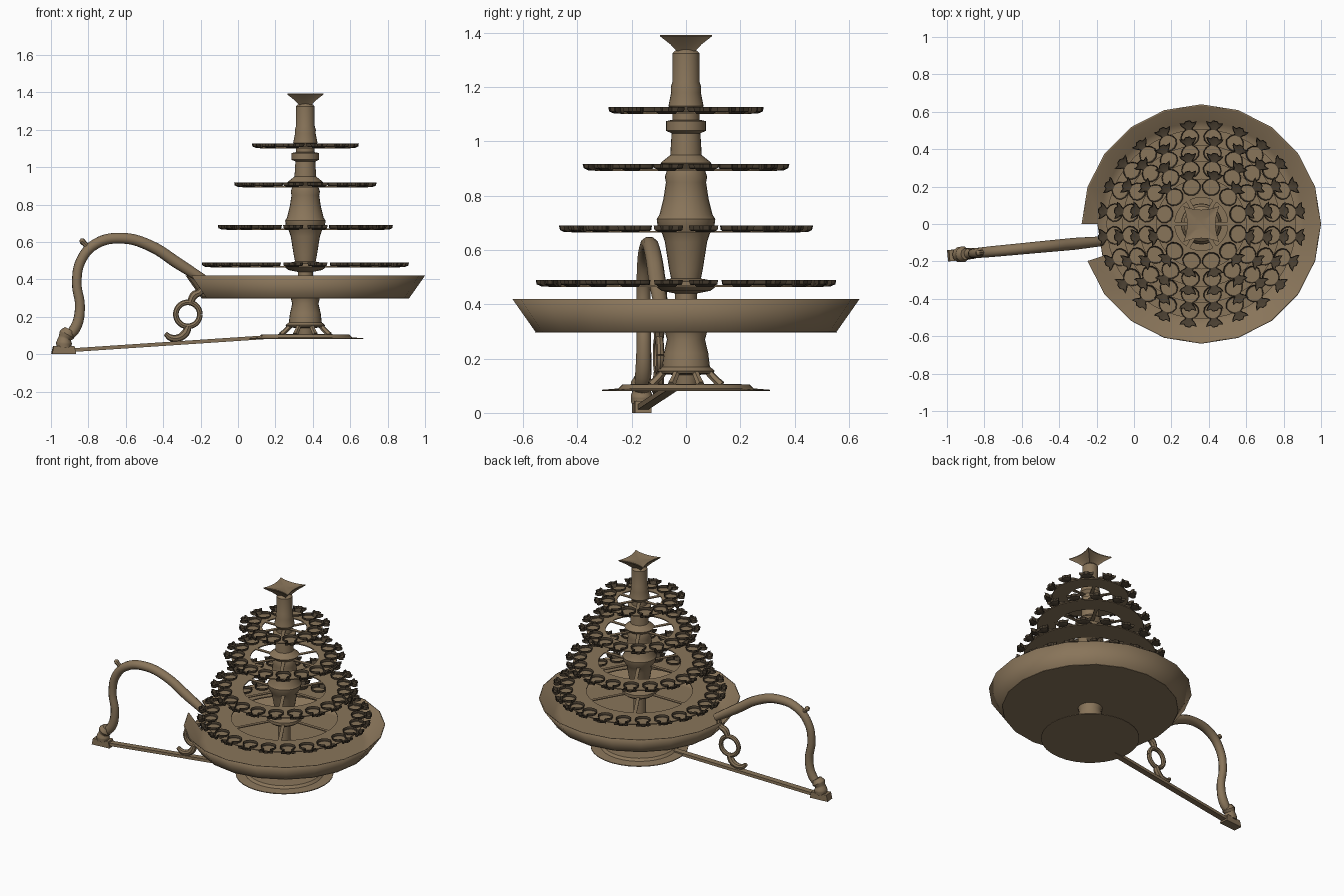
import bpy, bmesh, math
from mathutils import Vector, Matrix

if "Cube" in bpy.data.objects:
    bpy.data.objects.remove(bpy.data.objects["Cube"])

AX = 0.36                                   # x position of the lamp axis


def material(name, rgb):
    m = bpy.data.materials.new(name)
    m.diffuse_color = (*rgb, 1)
    m.use_nodes = True
    m.node_tree.nodes["Principled BSDF"].inputs["Base Color"].default_value = m.diffuse_color
    return m


brass = material("aged_brass", (0.25, 0.177, 0.102))
dark = material("dark_brass", (0.068, 0.05, 0.031))


def smooth(ob, angle=35):
    bpy.ops.object.select_all(action='DESELECT')
    ob.select_set(True)
    bpy.context.view_layer.objects.active = ob
    bpy.ops.object.shade_smooth_by_angle(angle=math.radians(angle))


def finish(name, bm, angle=35, mat=brass, recalc=True):
    if recalc:
        bmesh.ops.recalc_face_normals(bm, faces=bm.faces)
    me = bpy.data.meshes.new(name)
    bm.to_mesh(me)
    bm.free()
    ob = bpy.data.objects.new(name, me)
    bpy.context.collection.objects.link(ob)
    me.materials.append(mat)
    smooth(ob, angle)
    return ob


def lathe(name, profile, n=24, closed=False, angle=35):
    """Revolve (radius, z) points around the lamp axis."""
    bm = bmesh.new()
    rings = [[bm.verts.new((AX + r * math.cos(math.tau * i / n), r * math.sin(math.tau * i / n), z))
              for r, z in profile] for i in range(n)]
    m = len(profile)
    for i in range(n):
        p, q = rings[i], rings[(i + 1) % n]
        for j in range(m if closed else m - 1):
            k = (j + 1) % m
            bm.faces.new((p[j], q[j], q[k], p[k]))
    if not closed:                           # bottom and top caps
        bm.faces.new([r[0] for r in rings])
        bm.faces.new([r[-1] for r in rings])
    return finish(name, bm, angle)


def tube(name, pts, res=3):
    """Smooth tube through (x, y, z, radius) points."""
    cu = bpy.data.curves.new(name, 'CURVE')
    cu.dimensions = '3D'
    cu.bevel_depth = 1.0
    cu.bevel_resolution = res
    cu.resolution_u = 5
    cu.use_fill_caps = True
    sp = cu.splines.new('BEZIER')
    sp.bezier_points.add(len(pts) - 1)
    for b, p in zip(sp.bezier_points, pts):
        b.co, b.radius = p[:3], p[3]
        b.handle_left_type = b.handle_right_type = 'AUTO'
    ob = bpy.data.objects.new(name, cu)
    bpy.context.collection.objects.link(ob)
    bpy.ops.object.select_all(action='DESELECT')
    ob.select_set(True)
    bpy.context.view_layer.objects.active = ob
    bpy.ops.object.convert(target='MESH')
    ob = bpy.context.view_layer.objects.active
    ob.data.materials.clear()
    ob.data.materials.append(brass)
    smooth(ob, 40)
    return ob


def hy(x):                                   # the handle lies in a slightly turned plane
    return -0.076 + 0.094 * x


# Foot plate with stepped edge
lathe("foot_plate", [(0.31, 0.08), (0.31, 0.085), (0.25, 0.09), (0.235, 0.105), (0.12, 0.107)], 32)

# Arched legs between foot plate and column
for i in range(8):
    a = math.tau * (i + 0.5) / 8
    c, s = math.cos(a), math.sin(a)
    tube(f"foot_leg_{i + 1}", [(AX + r * c, r * s, z, w) for r, z, w in
         ((0.14, 0.103, 0.016), (0.115, 0.125, 0.014), (0.08, 0.16, 0.014))], 1)

# Turned column pieces
lathe("lower_column", [(0.045, 0.10), (0.05, 0.14), (0.10, 0.145), (0.106, 0.155), (0.088, 0.17),
                       (0.082, 0.22), (0.07, 0.27), (0.078, 0.30), (0.04, 0.31), (0.04, 0.45)])
lathe("middle_column", [(0.04, 0.44), (0.09, 0.45), (0.11, 0.465), (0.11, 0.485), (0.055, 0.495),
                        (0.062, 0.53), (0.078, 0.63), (0.088, 0.66), (0.105, 0.69), (0.108, 0.715),
                        (0.098, 0.73), (0.083, 0.79), (0.074, 0.85), (0.078, 0.87), (0.07, 0.895),
                        (0.08, 0.905), (0.095, 0.92), (0.058, 0.95), (0.053, 1.03)])
lathe("upper_column", [(0.053, 1.03), (0.074, 1.04), (0.074, 1.075), (0.05, 1.08), (0.05, 1.11),
                       (0.065, 1.13), (0.055, 1.18), (0.056, 1.20), (0.05, 1.22), (0.05, 1.325),
                       (0.04, 1.335), (0.03, 1.34)])

# Cup on top: a square with four concave sides
bm = bmesh.new()
rings = []
for scale, z in ((0.35, 1.333), (0.6, 1.358), (1.0, 1.388), (1.0, 1.393), (0.4, 1.385)):
    ring = []
    for side in range(4):
        rot = Matrix.Rotation(side * math.pi / 2, 3, 'Z')
        for k in range(8):
            t = 1 - k / 4
            p = rot @ Vector((t * 0.096, 0.076 + 0.02 * t * t, 0)) * scale
            ring.append(bm.verts.new((AX + p.x, p.y, z)))
    rings.append(ring)
for p, q in zip(rings, rings[1:]):
    for i in range(32):
        bm.faces.new((p[i], p[(i + 1) % 32], q[(i + 1) % 32], q[i]))
bm.faces.new(rings[0])
bm.faces.new(rings[-1])
finish("top_cup", bm)

# Twenty-sided drip tray, softly shaded; one wall segment is left open at the handle
tray = lathe("tray", [(0.555, 0.299), (0.64, 0.42), (0.632, 0.42), (0.547, 0.305), (0.50, 0.305)], 20,
             angle=180)
bm = bmesh.new()
bm.from_mesh(tray.data)
gap = Vector((math.cos(math.radians(189)), math.sin(math.radians(189)), 0))
bmesh.ops.delete(bm, geom=[f for f in bm.faces if f.calc_center_median().z > 0.33 and
                           (f.calc_center_median() - Vector((AX, 0, 0))).xy.normalized().dot(gap.xy) > 0.99],
                 context='FACES')
# the underside is a separate crisp disc
bmesh.ops.delete(bm, geom=[f for f in bm.faces if f.calc_center_median().z < 0.3], context='FACES')
bm.to_mesh(tray.data)
bm.free()
lathe("tray_bottom", [(0.556, 0.297), (0.554, 0.303)], 20)

# Outline of one oil lamp: distance from the tip and half width
OUTLINE = [(-0.135, 0.0), (-0.129, 0.024), (-0.112, 0.043), (-0.088, 0.05), (-0.064, 0.04),
           (-0.048, 0.022), (-0.036, 0.022), (-0.024, 0.04), (-0.008, 0.047), (-0.012, 0.022), (0, 0.012)]


def add_lamp(bm, R, z, a):
    """Open pear-shaped shell with a flared spout, pointing outwards."""
    half = OUTLINE + [(u, -w) for u, w in reversed(OUTLINE[1:])]
    rot = Matrix.Rotation(a, 3, 'Z')
    rings = []
    for scale, dz in ((1.0, 0.010), (0.95, -0.006), (0.7, -0.014)):
        rings.append([bm.verts.new(rot @ Vector((R - 0.068 + (u + 0.068) * scale, w * scale, 0))
                                   + Vector((AX, 0, z + dz))) for u, w in half])
    n = len(half)
    for p, q in zip(rings, rings[1:]):
        for i in range(n):
            k = (i + 1) % n
            bm.faces.new((p[i], p[k], q[k], q[i]))
    bm.faces.new(rings[-1])


# Four tiers: carrier ring, spokes and a circle of lamps
for t, (R, z, count, wide) in enumerate(((0.557, 0.48, 24, 0.22), (0.472, 0.68, 20, 0.21),
                                         (0.386, 0.908, 16, 0.17), (0.292, 1.117, 12, 0.15)), 1):
    lathe(f"tier_{t}_ring", [(R - wide, z - 0.016), (R - 0.05, z - 0.016),
                             (R - 0.05, z - 0.009), (R - wide, z - 0.009)], 48, closed=True)
    bm = bmesh.new()
    for i in range(count):
        add_lamp(bm, R, z, math.tau * (i + 0.5) / count)
    finish(f"tier_{t}_lamps", bm, mat=dark)
    bm = bmesh.new()
    for i in range(6):
        L = R - 0.14
        mat = (Matrix.Translation((AX, 0, z - 0.012)) @ Matrix.Rotation(math.tau * i / 6, 4, 'Z')
               @ Matrix.Translation((L / 2, 0, 0)) @ Matrix.Diagonal((L, 0.022, 0.006, 1)))
        bmesh.ops.create_cube(bm, size=1, matrix=mat)
    finish(f"tier_{t}_spokes", bm)

# Curved handle
HANDLE = [(-0.925, 0.08, 0.026), (-0.87, 0.14, 0.03), (-0.845, 0.25, 0.027), (-0.862, 0.38, 0.026),
          (-0.84, 0.50, 0.027), (-0.76, 0.59, 0.029), (-0.62, 0.62, 0.03), (-0.47, 0.58, 0.031),
          (-0.32, 0.485, 0.032), (-0.17, 0.39, 0.026)]
tube("handle", [(x, hy(x), z, r) for x, z, r in HANDLE])
tube("handle_spur", [(x, hy(x), z, r) for x, z, r in
     ((-0.79, 0.56, 0.018), (-0.82, 0.59, 0.014), (-0.835, 0.605, 0.017), (-0.845, 0.61, 0.008))], 2)

# Handle foot: wedge block with a knob above
bm = bmesh.new()
bmesh.ops.create_cube(bm, size=1, matrix=Matrix.Translation((-0.932, hy(-0.932), 0.022))
                      @ Matrix.Rotation(0.094, 4, 'Z') @ Matrix.Diagonal((0.13, 0.06, 0.044, 1)))
for v in bm.verts:
    if v.co.z > 0.03:
        v.co.x = -0.93 + (v.co.x + 0.93) * 0.85
finish("handle_foot", bm)
tube("handle_knob", [(x, hy(x), z, r) for x, z, r in
     ((-0.93, 0.035, 0.04), (-0.93, 0.06, 0.042), (-0.925, 0.085, 0.034),
      (-0.915, 0.105, 0.043), (-0.90, 0.13, 0.03))])

# Straight bar from the handle foot to the foot plate
bm = bmesh.new()
ends = [[bm.verts.new((x, y + dy, z + dz)) for dy, dz in
         ((-0.02, -0.01), (0.02, -0.01), (0.02, 0.01), (-0.02, 0.01))]
        for x, y, z in ((-0.97, hy(-0.97), 0.016), (0.14, -0.055, 0.09))]
for i in range(4):
    k = (i + 1) % 4
    bm.faces.new((ends[0][i], ends[0][k], ends[1][k], ends[1][i]))
bm.faces.new(ends[0])
bm.faces.new(ends[1])
finish("bottom_bar", bm)

# Ring ornament under the handle with stem and curled tail
ring_pts = []
for i in range(21):
    x = -0.268 + 0.064 * math.cos(math.tau * i / 20)
    ring_pts.append((x, hy(x), 0.213 + 0.064 * math.sin(math.tau * i / 20), 0.015))
tube("ornament_ring", ring_pts, 2)
tube("ornament_stem", [(x, hy(x), z, r) for x, z, r in
     ((-0.255, 0.275, 0.018), (-0.235, 0.315, 0.022), (-0.20, 0.335, 0.018), (-0.185, 0.385, 0.016))], 2)
tube("ornament_tail", [(x, hy(x), z, r) for x, z, r in
     ((-0.265, 0.15, 0.018), (-0.28, 0.115, 0.022), (-0.315, 0.088, 0.02),
      (-0.36, 0.088, 0.018), (-0.388, 0.11, 0.012))], 2)
